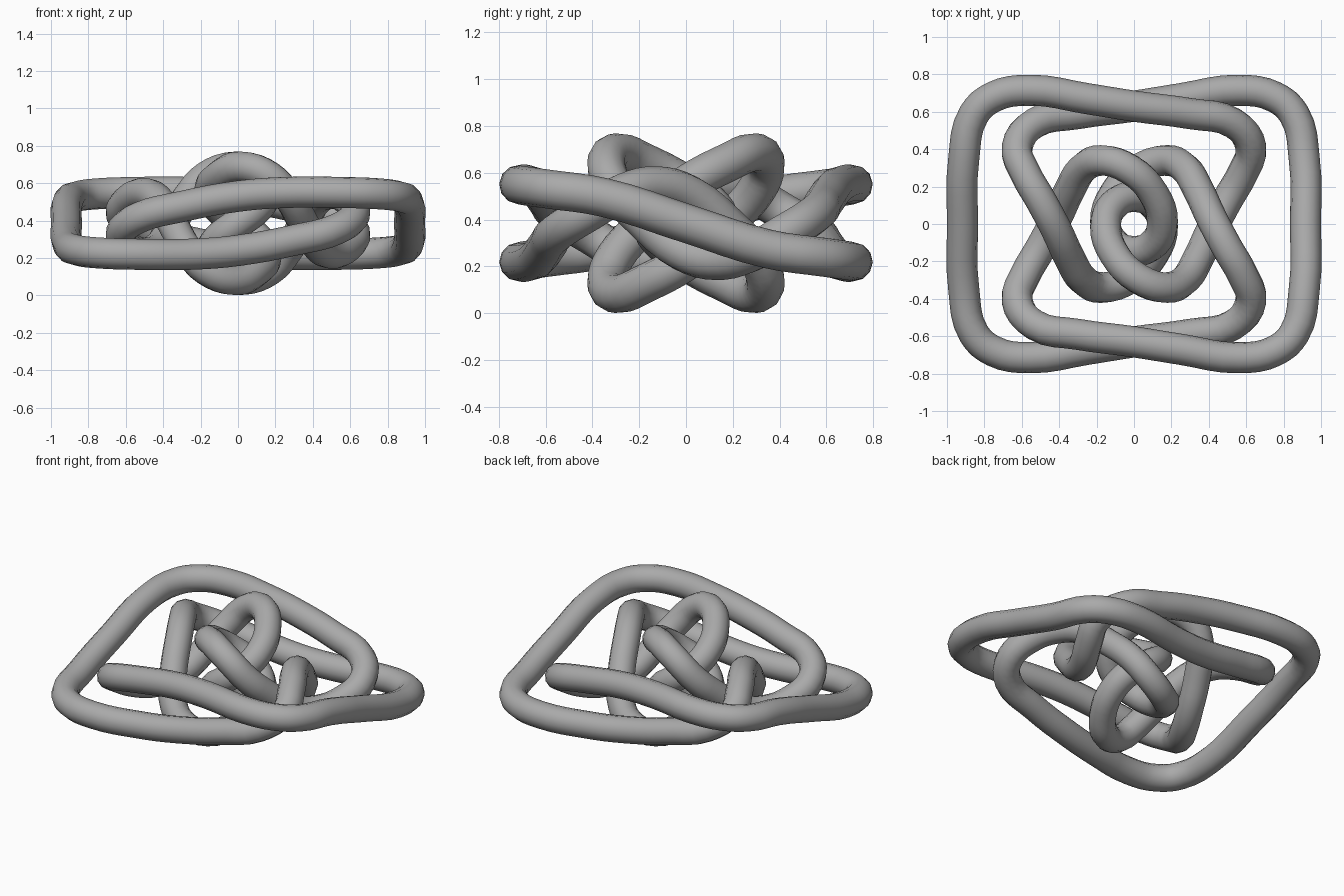
import bpy
from math import pi

cube = bpy.data.objects.get("Cube")
if cube:
    bpy.data.objects.remove(cube, do_unlink=True)

RADIUS = 0.083
MID_HEIGHT = 0.385

# One plain grey for everything
grey = bpy.data.materials.new("grey")
grey.use_nodes = True
colour = (0.4, 0.4, 0.4, 1)
grey.diffuse_color = colour
grey.node_tree.nodes["Principled BSDF"].inputs["Base Color"].default_value = colour

# A quarter of the knot: outer bar, front run, inner corner, crossing arm, centre curl
quarter = [
    (-0.917, 0, 0), (-0.91, -0.35, -0.11), (-0.857, -0.585, -0.145),
    (-0.75, -0.68, -0.158), (-0.56, -0.715, -0.165), (-0.25, -0.67, -0.165),
    (0, -0.63, -0.145), (0.3, -0.59, -0.09), (0.53, -0.54, -0.03),
    (0.625, -0.41, 0.05), (0.58, -0.27, 0.13), (0.5, -0.13, 0.16),
    (0.42, 0.02, 0.12), (0.34, 0.19, -0.02), (0.27, 0.3, -0.14),
    (0.17, 0.34, -0.25), (0.02, 0.29, -0.302), (-0.1, 0.17, -0.255),
    (-0.152, 0.01, -0.17), (-0.11, -0.1, -0.085), (0, -0.147, 0),
]
# Half a turn about y gives the next quarter, half a turn about z the rest
half = quarter + [(-x, y, -z) for x, y, z in quarter[-2:0:-1]]
path = half + [(-x, -y, z) for x, y, z in half]

# One closed tube along the path
curve = bpy.data.curves.new("knotted_tube", "CURVE")
curve.dimensions = "3D"
curve.bevel_depth = RADIUS
curve.bevel_resolution = 4
curve.resolution_u = 4
spline = curve.splines.new("BEZIER")
spline.bezier_points.add(len(path) - 1)
for point, co in zip(spline.bezier_points, path):
    point.co = co
    point.handle_left_type = point.handle_right_type = "AUTO"
spline.use_cyclic_u = True
curve.materials.append(grey)
knot = bpy.data.objects.new("knotted_tube", curve)
knot.location.z = MID_HEIGHT
bpy.context.collection.objects.link(knot)

# Turn the tube into a smooth mesh
bpy.ops.object.select_all(action="DESELECT")
knot.select_set(True)
bpy.context.view_layer.objects.active = knot
bpy.ops.object.convert(target="MESH")
bpy.ops.object.shade_smooth_by_angle(angle=pi / 4)
